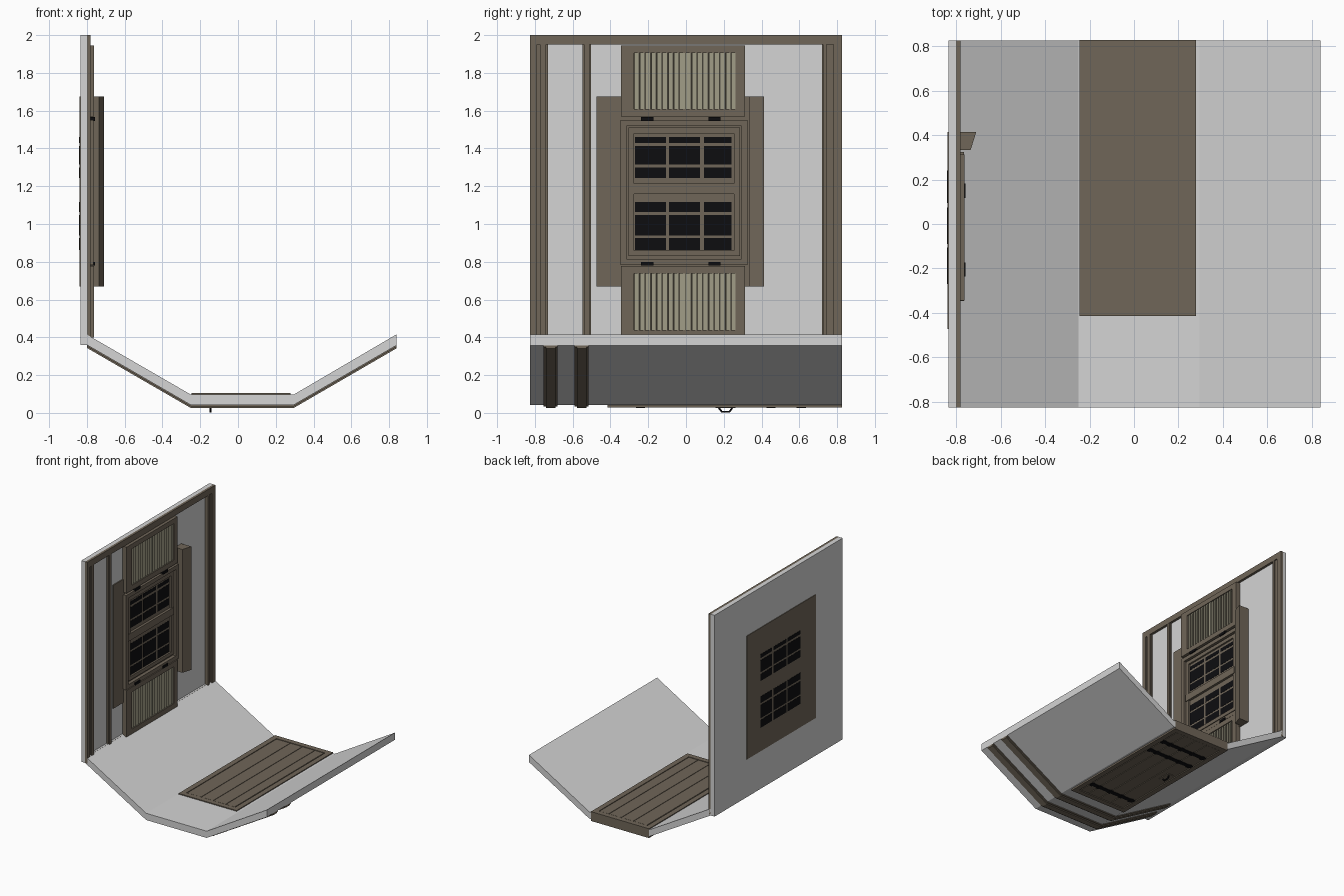
import bpy, bmesh, math
from mathutils import Matrix, Vector

if "Cube" in bpy.data.objects:
    bpy.data.objects.remove(bpy.data.objects["Cube"])


def material(name, rgb):
    m = bpy.data.materials.new(name)
    m.diffuse_color = (*rgb, 1)
    m.use_nodes = True
    m.node_tree.nodes["Principled BSDF"].inputs["Base Color"].default_value = m.diffuse_color
    return m


PLASTER = material("pale_plaster", (0.66, 0.66, 0.66))
WOOD = material("brown_wood", (0.162, 0.133, 0.098))
SLAT = material("tan_slats", (0.347, 0.328, 0.238))
BLACK = material("black_iron_and_glass", (0.004, 0.004, 0.005))


def finish(name, bm, mat):
    bmesh.ops.recalc_face_normals(bm, faces=bm.faces)
    me = bpy.data.meshes.new(name)
    bm.to_mesh(me)
    bm.free()
    me.materials.append(mat)
    ob = bpy.data.objects.new(name, me)
    bpy.context.collection.objects.link(ob)
    return ob


def add_box(bm, x, y, z, turn=0):
    """Box from three (low, high) ranges, optionally turned about z."""
    mid = Vector([(a + b) / 2 for a, b in (x, y, z)])
    size = [b - a for a, b in (x, y, z)]
    bmesh.ops.create_cube(bm, size=1, matrix=Matrix.Translation(mid)
                          @ Matrix.Rotation(turn, 4, 'Z') @ Matrix.Diagonal((*size, 1)))


def boxes(name, mat, *specs):
    bm = bmesh.new()
    for s in specs:
        add_box(bm, *s)
    return finish(name, bm, mat)


def frame(name, mat, x, y, z, w):
    """Rectangular frame in the wall plane."""
    return boxes(name, mat,
                 (x, (y[0], y[0] + w), z), (x, (y[1] - w, y[1]), z),
                 (x, (y[0] + w, y[1] - w), (z[0], z[0] + w)),
                 (x, (y[0] + w, y[1] - w), (z[1] - w, z[1])))


def prism(name, mat, outline, lo, hi, axis='y'):
    """Extrude an outline along y (points are x,z) or along z (points are x,y)."""
    bm = bmesh.new()
    put = (lambda a, b, c: (a, c, b)) if axis == 'y' else (lambda a, b, c: (a, b, c))
    ends = [[bm.verts.new(put(a, b, c)) for a, b in outline] for c in (lo, hi)]
    n = len(outline)
    for e in ends:
        bm.faces.new(e)
    for i in range(n):
        j = (i + 1) % n
        bm.faces.new((ends[0][i], ends[0][j], ends[1][j], ends[1][i]))
    return finish(name, bm, mat)


FACE = -0.80            # inner face of the wall
Y = 0.825               # half length

# Wall and the folded slab
boxes("wall", PLASTER, ((-0.835, FACE), (-Y, Y), (0.36, 2.0)))
under = [(-0.80, 0.36), (-0.25, 0.042), (0.295, 0.042), (0.838, 0.357)]
over = [(0.838, 0.415), (0.295, 0.097), (-0.25, 0.097), (-0.80, 0.415)]
prism("sloped_slab", PLASTER, under + over, -Y, Y)

# Timber bands below the slab, each a wide base with a narrower raised strip
def band(name, y, half, depth):
    lower = [(a, b - depth) for a, b in reversed(under)]
    prism(name, WOOD, under + lower, y - half, y + half)


for i, y in enumerate((-0.717, -0.553)):
    band(f"band_base_{i}", y, 0.037, 0.008)
    band(f"band_strip_{i}", y, 0.025, 0.016)

# Timber framing on the wall
boxes("top_rail", WOOD, ((FACE, -0.78), (-Y, Y), (1.95, 2.0)))
boxes("bottom_rail", WOOD, ((FACE, -0.79), (-Y, Y), (0.37, 0.41)))
boxes("left_post", WOOD, ((FACE, -0.79), (-Y, -0.73), (0.36, 1.95)),
      ((FACE, -0.78), (-Y, -0.79), (0.36, 1.95)),
      ((FACE, -0.78), (-0.772, -0.74), (0.36, 1.95)))
boxes("right_post", WOOD, ((FACE, -0.79), (0.72, Y), (0.36, 1.95)),
      ((FACE, -0.78), (0.725, 0.745), (0.36, 1.95)),
      ((FACE, -0.78), (0.78, Y), (0.36, 1.95)))
boxes("middle_post", WOOD, ((FACE, -0.79), (-0.548, -0.503), (0.36, 1.95)),
      ((FACE, -0.782), (-0.54, -0.512), (0.36, 1.95)))

# Window: backing panel through the wall, frames and rails
boxes("window_panel", WOOD, ((-0.84, -0.792), (-0.473, 0.413), (0.67, 1.675)))
frame("window_outer_frame", WOOD, (FACE, -0.765), (-0.347, 0.325), (0.782, 1.55), 0.032)
frame("window_inner_frame", WOOD, (FACE, -0.778), (-0.305, 0.285), (0.83, 1.51), 0.03)
boxes("window_middle_rail", WOOD, ((FACE, -0.772), (-0.307, 0.277), (1.158, 1.215)))

# Dark panes showing on both sides of the wall
columns = [(-0.27, -0.105), (-0.09, 0.074), (0.095, 0.24)]
rows = [(1.43, 1.46), (1.315, 1.412), (1.243, 1.30),
        (1.063, 1.116), (0.94, 1.047), (0.862, 0.926)]
boxes("window_panes", BLACK,
      *[((-0.8415, -0.7905), c, r) for c in columns for r in rows])

# Side shutter standing open, with a slanted edge
prism("side_shutter", WOOD, [(FACE, 0.333), (-0.735, 0.333), (-0.71, 0.413), (FACE, 0.413)],
      0.67, 1.675, 'z')


# Slatted shutters above and below the window
def slatted_shutter(tag, z):
    ys = (-0.345, 0.312)
    inner = (z[0] + 0.04, z[1] - 0.038)
    boxes(tag + "_shutter_back", WOOD, ((FACE, -0.785), ys, z))
    frame(tag + "_shutter_frame", WOOD, (-0.785, -0.762), ys, z, 0.04)
    side = 0.07
    boxes(tag + "_shutter_stiles", WOOD,
          ((-0.785, -0.762), (ys[0] + 0.04, ys[0] + side), inner),
          ((-0.785, -0.762), (ys[1] - side + 0.02, ys[1] - 0.04), inner))
    slats = []
    pitch = 0.03
    for start in (-0.275, 0.0):
        for k in range(9):
            y = start + pitch * (k + 0.5)
            slats.append(((-0.777, -0.771), (y - 0.0135, y + 0.0135), inner, math.radians(-15)))
    boxes(tag + "_shutter_slats", SLAT, *slats)
    boxes(tag + "_shutter_divider", SLAT, ((-0.785, -0.766), (-0.009, 0.0), inner))


slatted_shutter("upper", (1.568, 1.945))
slatted_shutter("lower", (0.398, 0.778))

# Iron hinges between the window and the shutters
for tag, z in (("upper", (1.545, 1.567)), ("lower", (0.779, 0.799))):
    boxes(tag + "_window_hinges", BLACK,
          *[((-0.79, -0.757), (y - 0.032, y + 0.032), z) for y in (-0.205, 0.15)])

# Door lying in the flat part of the slab
DX, DY = (-0.245, 0.278), (-0.415, 0.827)
boxes("door_core", WOOD, (DX, DY, (0.036, 0.0985)))
w = 0.042
for tag, z in (("top", (0.098, 0.104)), ("bottom", (0.028, 0.037))):
    boxes(f"door_frame_{tag}", WOOD,
          ((DX[0], DX[0] + w), DY, z), ((DX[1] - w, DX[1]), DY, z),
          ((DX[0] + w, DX[1] - w), (DY[0], DY[0] + w), z),
          ((DX[0] + w, DX[1] - w), (DY[1] - w, DY[1]), z))
edges = [-0.196, -0.073, 0.036, 0.148, 0.23]
for tag, z in (("top", (0.098, 0.102)), ("bottom", (0.031, 0.037))):
    boxes(f"door_planks_{tag}", WOOD,
          *[((a + 0.003, b - 0.003), (DY[0] + w + 0.005, DY[1] - w - 0.005), z)
            for a, b in zip(edges, edges[1:])])

# Iron straps and studs under the door
straps = (-0.24, 0.45, 0.61)
boxes("door_straps", BLACK,
      *[((-0.2, 0.235), (y - 0.018, y + 0.018), (0.028, 0.034)) for y in straps],
      *[((x - 0.012, x + 0.012), (y - 0.024, y + 0.024), (0.026, 0.034))
        for y in straps for x in (-0.17, -0.073, 0.036, 0.148, 0.215)])

# Door pull: plate and bent bar
boxes("pull_plate", WOOD, ((-0.17, -0.12), (0.155, 0.262), (0.026, 0.033)))
curve = bpy.data.curves.new("door_pull", 'CURVE')
curve.dimensions = '3D'
curve.bevel_depth = 0.006
curve.bevel_resolution = 1
curve.use_fill_caps = True
sp = curve.splines.new('POLY')
path = [(0.17, 0.032), (0.19, 0.0055), (0.23, 0.0055), (0.248, 0.032)]
sp.points.add(len(path) - 1)
for p, (y, z) in zip(sp.points, path):
    p.co = (-0.145, y, z, 1)
curve.materials.append(BLACK)
pull = bpy.data.objects.new("door_pull", curve)
bpy.context.collection.objects.link(pull)
